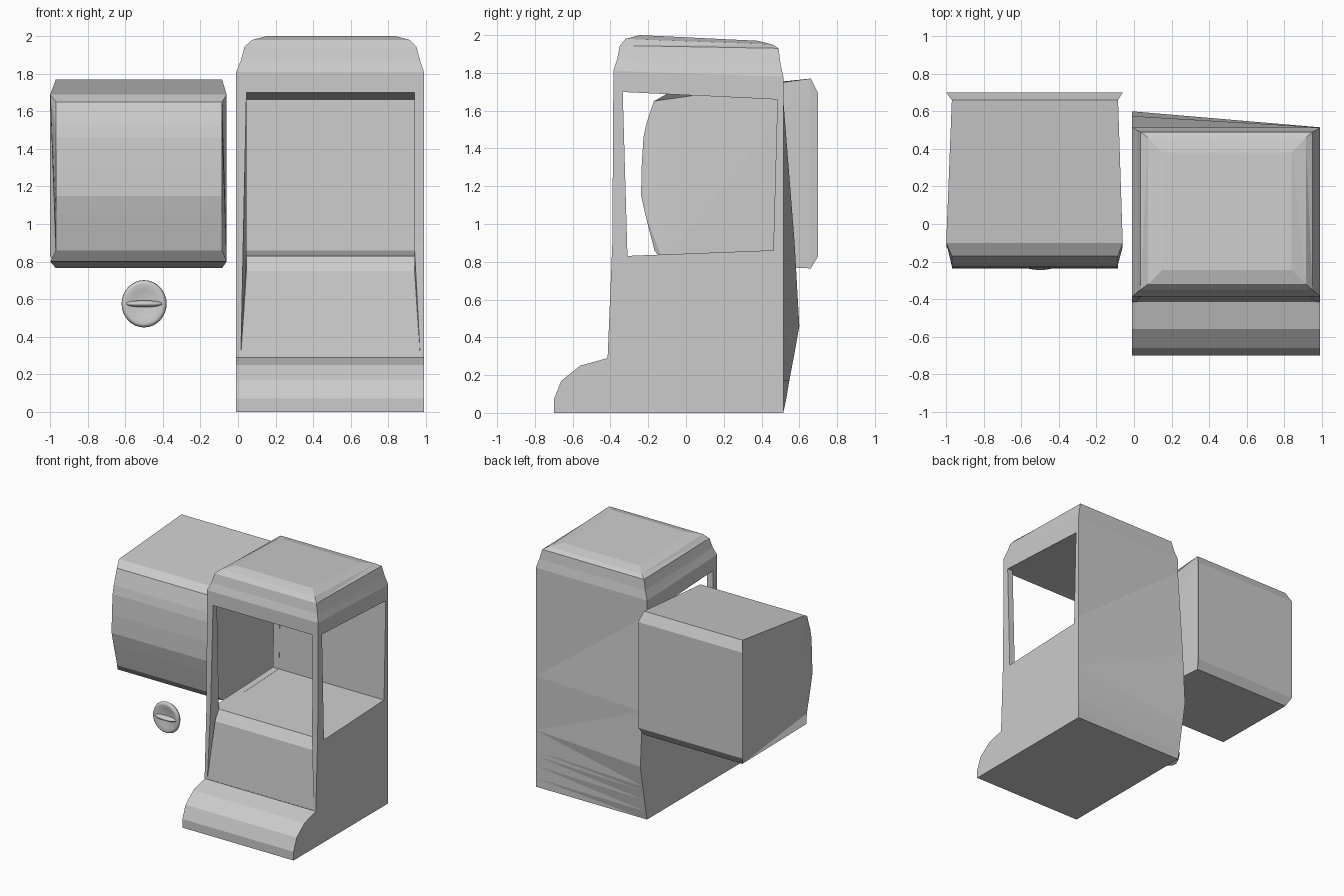
import bpy, bmesh, math
from mathutils import Vector

if "Cube" in bpy.data.objects:
    bpy.data.objects.remove(bpy.data.objects["Cube"])


def finish(bm, name):
    bmesh.ops.recalc_face_normals(bm, faces=bm.faces)
    me = bpy.data.meshes.new(name)
    bm.to_mesh(me)
    bm.free()
    ob = bpy.data.objects.new(name, me)
    bpy.context.collection.objects.link(ob)
    return ob


def prism(name, profile):
    """Profile of (y, z, x_left, x_right) points stretched across x."""
    bm = bmesh.new()
    left = [bm.verts.new((a, y, z)) for y, z, a, b in profile]
    right = [bm.verts.new((b, y, z)) for y, z, a, b in profile]
    n = len(profile)
    for i in range(n):
        j = (i + 1) % n
        bm.faces.new((left[i], left[j], right[j], right[i]))
    caps = [bm.faces.new(left), bm.faces.new(right)]
    bmesh.ops.triangulate(bm, faces=caps)
    return finish(bm, name)


def loft(name, rings):
    """Four-cornered rings: x_left, x_right, y_front, y_back_left, y_back_right, z_front, z_back."""
    bm = bmesh.new()
    loops = [[bm.verts.new(p) for p in ((a, f, zf), (b, f, zf), (b, br, zb), (a, bl, zb))]
             for a, b, f, bl, br, zf, zb in rings]
    for lo, hi in zip(loops, loops[1:]):
        for i in range(4):
            j = (i + 1) % 4
            bm.faces.new((lo[i], lo[j], hi[j], hi[i]))
    bm.faces.new(loops[0])
    bm.faces.new(loops[-1])
    bmesh.ops.triangulate(bm, faces=bm.faces)
    return finish(bm, name)


# Cabinet: stepped foot, upright housing and bevelled roof
L, R, B = -0.01, 0.99, 0.515
cabinet = loft("cabinet", [
    (L, R, -0.70, B, B, 0, 0),
    (L, R, -0.70, 0.53, B, 0.07, 0.07),
    (L, R, -0.66, 0.547, B, 0.17, 0.17),
    (L, R, -0.56, 0.562, B, 0.25, 0.25),
    (L, R, -0.415, 0.57, B, 0.29, 0.29),
    (L, R, -0.408, 0.60, B, 0.46, 0.46),
    (L, R, -0.39, 0.575, B, 0.90, 0.90),
    (L, R, -0.385, B, B, 1.68, 1.66),
    (L, R, -0.385, B, B, 1.81, 1.78),
    (0.015, 0.97, -0.365, 0.50, 0.50, 1.87, 1.85),
    (0.035, 0.95, -0.35, 0.49, 0.49, 1.945, 1.93),
    (0.075, 0.915, -0.32, 0.46, 0.46, 1.98, 1.95),
    (0.15, 0.84, -0.245, 0.38, 0.38, 2.0, 1.97),
])

# Cutters: front opening with sloping panel below it, and the side windows
up, low = (0.045, 0.94), (0.015, 0.97)
front_cut = prism("front_cutter", [
    (-0.60, 1.70, *up), (-0.335, 1.70, *up), (0.485, 1.66, *up), (0.463, 0.86, *up),
    (-0.31, 0.83, *up), (-0.36, 0.75, *up), (-0.414, 0.295, *low), (-0.60, 0.295, *low)])
side_cut = prism("side_cutter", [
    (y, z, -0.2, 1.2) for y, z in
    ((-0.335, 1.699), (0.484, 1.659), (0.462, 0.861), (-0.31, 0.831))])
for cutter in (front_cut, side_cut):
    m = cabinet.modifiers.new(cutter.name, 'BOOLEAN')
    m.operation, m.object, m.solver = 'DIFFERENCE', cutter, 'EXACT'
bpy.context.view_layer.update()
cut_mesh = bpy.data.meshes.new_from_object(
    cabinet.evaluated_get(bpy.context.evaluated_depsgraph_get()))
cabinet.modifiers.clear()
cabinet.data = cut_mesh
for cutter in (front_cut, side_cut):
    bpy.data.objects.remove(cutter)

# Glass box with bowed front, standing beside the cabinet
wide, slim = (-1.0, -0.06), (-0.97, -0.085)
prism("glass_box", [
    (0.70, 0.83, *wide), (0.70, 1.69, *wide), (0.66, 1.77, *slim),
    (-0.10, 1.69, *wide), (-0.17, 1.65, *slim), (-0.21, 1.53, *slim),
    (-0.225, 1.46, *slim), (-0.235, 1.30, *slim), (-0.238, 1.15, *slim),
    (-0.215, 1.05, *slim), (-0.167, 0.86, *slim), (-0.12, 0.80, *wide),
    (0.66, 0.765, *slim)])

# Knob: dished dial turned around the y axis
bm = bmesh.new()
pts = [(0, -0.205), (0.07, -0.208), (0.10, -0.22), (0.113, -0.216),
       (0.12, -0.20), (0.108, -0.18), (0, -0.172)]
vs = [bm.verts.new((r, y, 0)) for r, y in pts]
edges = [bm.edges.new(p) for p in zip(vs, vs[1:])]
bmesh.ops.spin(bm, geom=vs + edges, axis=(0, 1, 0), cent=(0, 0, 0),
               angle=math.tau, steps=32)
bmesh.ops.remove_doubles(bm, verts=bm.verts, dist=1e-4)
bmesh.ops.scale(bm, verts=bm.verts, vec=(1, 1, 1.05))
bmesh.ops.translate(bm, verts=bm.verts, vec=(-0.5, 0, 0.575))
dial = finish(bm, "knob_dial")

# Knob grip bar
bm = bmesh.new()
bmesh.ops.create_uvsphere(bm, u_segments=20, v_segments=10, radius=1)
bmesh.ops.scale(bm, verts=bm.verts, vec=(0.1, 0.035, 0.018))
bmesh.ops.translate(bm, verts=bm.verts, vec=Vector((-0.5, -0.21, 0.575)))
grip = finish(bm, "knob_grip")

for ob in (dial, grip):
    for p in ob.data.polygons:
        p.use_smooth = True
